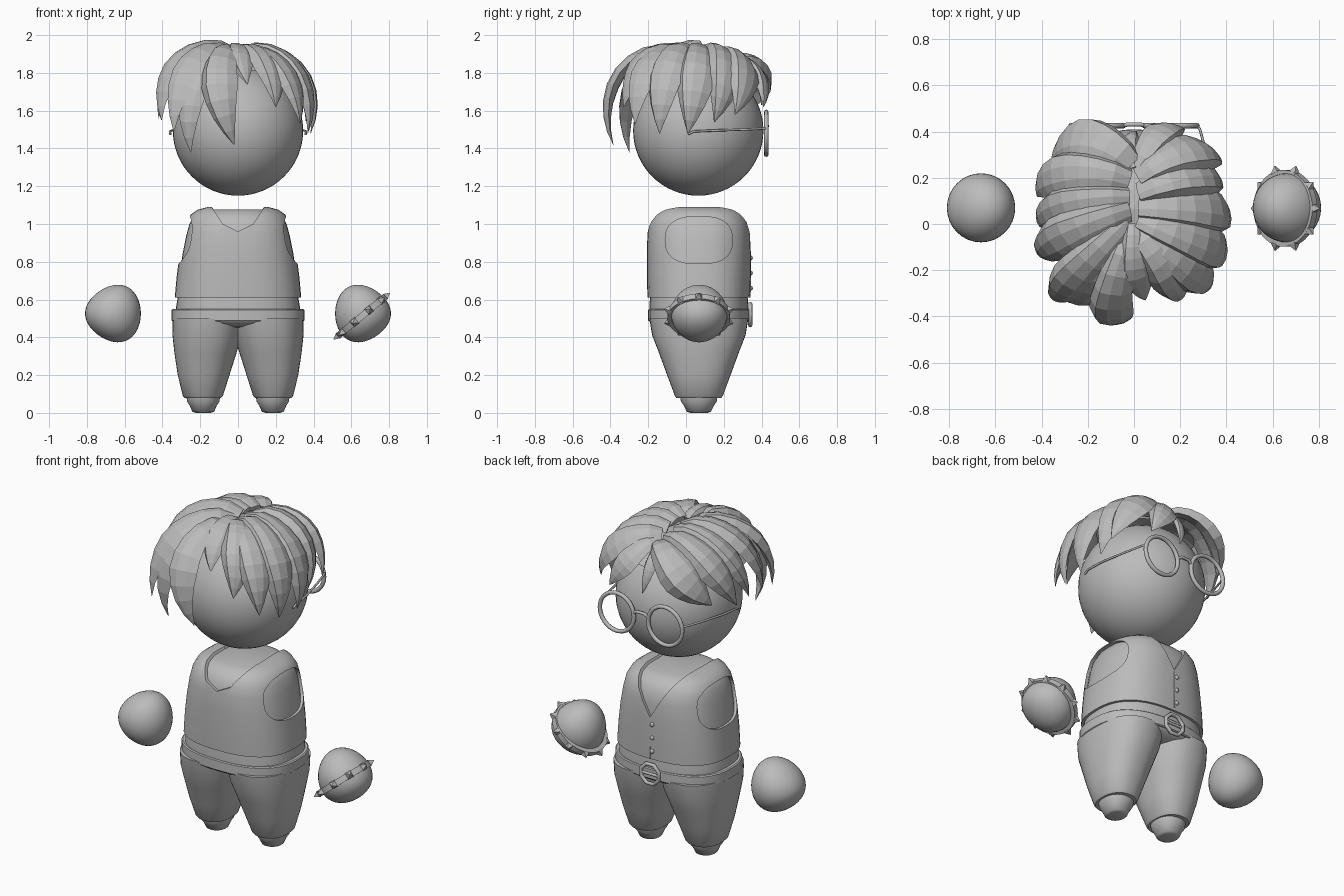
import bpy, bmesh, math
from mathutils import Vector, Matrix

cube = bpy.data.objects.get("Cube")
if cube:
    bpy.data.objects.remove(cube)

grey = bpy.data.materials.new("plain_grey")
grey.use_nodes = True
GREY = (0.5, 0.5, 0.5, 1)
grey.diffuse_color = GREY
for node in grey.node_tree.nodes:
    if node.type == 'BSDF_PRINCIPLED':
        node.inputs["Base Color"].default_value = GREY

CY = 0.068                      # depth of the body axis
HEAD = Vector((0, 0.065, 1.495))
HEAD_R = 0.345


def activate(ob):
    bpy.ops.object.select_all(action='DESELECT')
    ob.select_set(True)
    bpy.context.view_layer.objects.active = ob


def smooth(ob, angle=35):
    activate(ob)
    bpy.ops.object.shade_smooth_by_angle(angle=math.radians(angle))


def add(name, bm, angle=35):
    """Turn a bmesh into an object; angle 0 keeps the faces flat."""
    bmesh.ops.recalc_face_normals(bm, faces=bm.faces)
    me = bpy.data.meshes.new(name)
    bm.to_mesh(me)
    bm.free()
    ob = bpy.data.objects.new(name, me)
    bpy.context.collection.objects.link(ob)
    me.materials.append(grey)
    if angle:
        smooth(ob, angle)
    return ob


def skin(bm, rings):
    """Bridge equal rings of points and cap both ends."""
    rows = [[bm.verts.new(p) for p in ring] for ring in rings]
    n = len(rows[0])
    for a, b in zip(rows, rows[1:]):
        for i in range(n):
            bm.faces.new((a[i], a[(i + 1) % n], b[(i + 1) % n], b[i]))
    bm.faces.new(rows[0])
    bm.faces.new(rows[-1])


def oval(rx, ry, power, n=40):
    pts = []
    for i in range(n):
        c, s = math.cos(math.tau * i / n), math.sin(math.tau * i / n)
        pts.append((math.copysign(abs(c) ** (2 / power), c) * rx,
                    math.copysign(abs(s) ** (2 / power), s) * ry))
    return pts


def loft(name, sections, power=2.5, angle=35):
    """Sections are (z, centre x, half width, half depth)."""
    bm = bmesh.new()
    skin(bm, [[(cx + x, CY + y, z) for x, y in oval(rx, ry, power)]
              for z, cx, rx, ry in sections])
    return add(name, bm, angle)


def prism(name, outline, axis, lo, hi):
    """Extrude a 2D outline along x or y."""
    bm = bmesh.new()
    place = (lambda d, u, v: (d, u, v)) if axis == 'x' else (lambda d, u, v: (u, d, v))
    skin(bm, [[place(d, u, v) for u, v in outline] for d in (lo, hi)])
    return add(name, bm, 0)


def cut(ob, cutter):
    mod = ob.modifiers.new("cut", 'BOOLEAN')
    mod.object = cutter
    mod.solver = 'EXACT'
    activate(ob)
    bpy.ops.object.modifier_apply(modifier=mod.name)
    bpy.data.objects.remove(cutter)


def tube(name, points, radius, closed=False):
    cu = bpy.data.curves.new(name, 'CURVE')
    cu.dimensions = '3D'
    cu.bevel_depth = radius
    cu.bevel_resolution = 2
    cu.use_fill_caps = True
    sp = cu.splines.new('POLY')
    sp.points.add(len(points) - 1)
    for p, co in zip(sp.points, points):
        p.co = (*co, 1)
    sp.use_cyclic_u = closed
    ob = bpy.data.objects.new(name, cu)
    bpy.context.collection.objects.link(ob)
    cu.materials.append(grey)
    activate(ob)
    bpy.ops.object.convert(target='MESH')
    smooth(bpy.context.object, 50)


def ball(name, centre, radius, shape=None, u=32, v=20):
    bm = bmesh.new()
    bmesh.ops.create_uvsphere(bm, u_segments=u, v_segments=v, radius=radius)
    for vert in bm.verts:
        if shape:
            vert.co = shape(vert.co)
        vert.co += Vector(centre)
    return add(name, bm, 60)


# Head
ball("head", HEAD, HEAD_R, u=48, v=32)

# Torso under the vest, and the vest with its openings
torso = [(0.61, .335, .272), (0.72, .325, .275), (0.85, .308, .275), (0.95, .288, .272),
         (1.01, .272, .26), (1.05, .25, .235), (1.075, .215, .205), (1.09, .16, .165)]
loft("torso", [(z - .012, 0, rx - .014, ry - .014) for z, rx, ry in torso], angle=50)
vest = loft("vest", [(z, 0, rx, ry) for z, rx, ry in torso], angle=0)
for side in (-1, 1):
    hole = [(CY + y, 0.915 + z) for y, z in oval(0.178, 0.125, 2.6)]
    cut(vest, prism("arm_hole", hole, 'x', side * 0.18, side * 0.5))
cut(vest, prism("back_neck", [(-.16, 1.12), (-.08, 1.0), (0, .96), (.08, 1.0), (.16, 1.12)],
                'y', -0.5, CY))
cut(vest, prism("front_neck", [(-.155, 1.12), (0, .86), (.155, 1.12)], 'y', CY - .01, 0.6))
smooth(vest)
tube("vest_seam", [(0, CY + ry - .001, z) for z, rx, ry in torso[:3]], .003)
for z in (0.66, 0.74, 0.82):
    ball("vest_button", (-.015, CY + 0.273, z), 0.013, u=12, v=8)

# Waist, belt and buckle
loft("waist", [(.445, 0, .1, .1), (.455, 0, .16, .19), (.475, 0, .29, .25),
               (.49, 0, .33, .262), (.56, 0, .328, .262), (.62, 0, .318, .258)], angle=60)
loft("belt", [(.485, 0, .345, .263), (.49, 0, .352, .268), (.545, 0, .352, .268),
              (.55, 0, .345, .263)])
tube("buckle", [(.062 * math.cos(math.tau * (i + .5) / 8), CY + .272,
                 .52 + .062 * math.sin(math.tau * (i + .5) / 8)) for i in range(8)], .011, True)
tube("buckle_bar", [(-.05, CY + .272, .52), (.05, CY + .272, .52)], .008)

# Trouser legs and feet
for side, word in ((-1, "right"), (1, "left")):
    loft(word + "_leg", [(z, side * cx, rx, ry) for z, cx, rx, ry in
         [(.08, .186, .096, .12), (.09, .186, .106, .127), (.2, .182, .137, .168),
          (.32, .172, .165, .212), (.41, .163, .184, .247), (.5, .155, .192, .262)]], 2.3)
    loft(word + "_foot", [(z, side * .184, rx, ry) for z, rx, ry in
         [(0, .04, .045), (.006, .058, .064), (.04, .072, .08), (.06, .086, .095),
          (.1, .09, .1)]], 2.2, 50)

# Hands, lower at the outer end
for side, word in ((-1, "right"), (1, "left")):
    def egg(co, side=side):
        k = 1 - 0.2 * side * co.x / 0.15
        return Vector((co.x, co.y * 1.01, co.z * k * 1.01))
    ball(word + "_hand", (side * 0.662, 0.07, 0.526), 0.148, egg)

# Spiked bracelet on the left hand
bm = bmesh.new()
band = []
for i in range(40):
    a = math.tau * i / 40
    band.append([bm.verts.new((r * math.cos(a), r * math.sin(a), z))
                 for r, z in ((.135, -.017), (.166, -.017), (.166, .017), (.135, .017))])
for i in range(40):
    a, b = band[i], band[(i + 1) % 40]
    for j in range(4):
        bm.faces.new((a[j], a[(j + 1) % 4], b[(j + 1) % 4], b[j]))
for i in range(10):
    spin = Matrix.Rotation(math.tau * i / 10, 4, 'Z') @ Matrix.Translation((.176, 0, 0))
    bmesh.ops.create_cone(bm, cap_ends=True, segments=4, radius1=.034, radius2=.003, depth=.032,
                          matrix=spin @ Matrix.Rotation(math.pi / 2, 4, 'Y')
                          @ Matrix.Rotation(math.pi / 4, 4, 'Z') @ Matrix.Diagonal((.8, .8, 1, 1)))
bm.transform(Matrix.Translation((0.655, 0.068, 0.512))
             @ Matrix.Rotation(math.radians(-39.6), 4, 'Y'))
add("spiked_bracelet", bm, 30)

# Glasses
GY = 0.425
for side, word in ((-1, "right"), (1, "left")):
    tube(word + "_lens_rim", [(side * .16 + .113 * math.cos(math.tau * i / 32), GY,
                               1.48 + .113 * math.sin(math.tau * i / 32)) for i in range(32)],
         .012, True)
    tube(word + "_temple", [(side * x, y, z) for x, y, z in
         [(.272, GY, 1.505), (.285, .41, 1.505), (.315, .3, 1.5), (.35, .15, 1.495),
          (.36, .04, 1.49), (.358, .01, 1.475)]], .006)
tube("glasses_bridge", [(-.053, GY, 1.5), (-.025, GY + .006, 1.52), (.025, GY + .006, 1.52),
                        (.053, GY, 1.5)], .009)

# Hair cap under the locks
bm = bmesh.new()
bmesh.ops.create_icosphere(bm, subdivisions=3, radius=0.4)
bmesh.ops.translate(bm, verts=bm.verts, vec=HEAD)
bmesh.ops.bisect_plane(bm, geom=bm.verts[:] + bm.edges[:] + bm.faces[:], clear_inner=True,
                       plane_co=(0, 0.05, 1.79), plane_no=(0, 0.1, 1))
add("hair_cap", bm, 0)


def lock(name, root, tip, width, sway, bump, steps=9):
    """Tapered blade bent over the head from root (x, y) to tip (x, y, z)."""
    start = Vector((root[0], root[1] - HEAD.y, 0.40)).normalized()
    end = Vector(tip) - HEAD
    r_end = end.length
    end.normalize()
    across = start.cross(end).normalized()
    path = []
    for i in range(steps + 1):
        t = i / steps
        r = 0.425 + (r_end - 0.425) * t + bump * math.sin(math.pi * t ** 0.7)
        path.append(HEAD + start.slerp(end, t) * r + across * sway * math.sin(math.pi * t))
    rings = []
    for i, p in enumerate(path):
        t = i / steps
        along = (path[min(i + 1, steps)] - path[max(i - 1, 0)]).normalized()
        out = (p - HEAD).normalized()
        flank = along.cross(out).normalized()
        out = flank.cross(along).normalized()
        w = width * max(.02, (.5 + t) if t < .5 else (1 - ((t - .5) / .5) ** 1.6))
        h = w * 0.42
        rings.append([p + flank * w * a + out * h * b for a, b in
                      ((-1, -.5), (-.5, .4), (.1, .85), (.65, .8), (1, -.4), (0, -.8))])
    bm = bmesh.new()
    skin(bm, rings)
    add(name, bm, 0)


# Locks: root, tip, half width, sideways bend, lift
locks = {
    "fringe": [((-.01, .27), (-.36, .27, 1.6), .12, -.055, .055),
               ((.02, .25), (.22, .41, 1.62), .08, .03, .03),
               ((0, .25), (.01, .4, 1.62), .035, .02, .02)],
    "right_side": [((-.02, .19), (-.42, .12, 1.56), .105, -.03, .055),
                   ((-.02, .11), (-.41, -.01, 1.56), .095, -.03, .045),
                   ((-.02, .06), (-.405, -.14, 1.55), .1, -.03, .06),
                   ((-.03, .01), (-.34, -.33, 1.49), .095, -.02, .05)],
    "left_side": [((.02, .2), (.38, .26, 1.58), .1, .03, .05),
                  ((.02, .13), (.36, .15, 1.54), .095, .03, .065),
                  ((.02, .07), (.385, .01, 1.48), .105, .03, .05),
                  ((.02, .02), (.37, -.14, 1.48), .1, .03, .06),
                  ((.02, -.03), (.33, -.27, 1.53), .095, .02, .05)],
    "back": [((-.03, -.04), (-.25, -.3, 1.38), .09, -.02, .055),
             ((-.02, -.05), (-.02, -.385, 1.42), .1, -.07, .085),
             ((.01, -.02), (.2, -.33, 1.62), .095, .03, .055),
             ((0, 0), (.05, -.33, 1.74), .075, -.02, .045)],
}
for group, items in locks.items():
    for n, spec in enumerate(items, 1):
        lock(f"{group}_lock_{n}", *spec)
